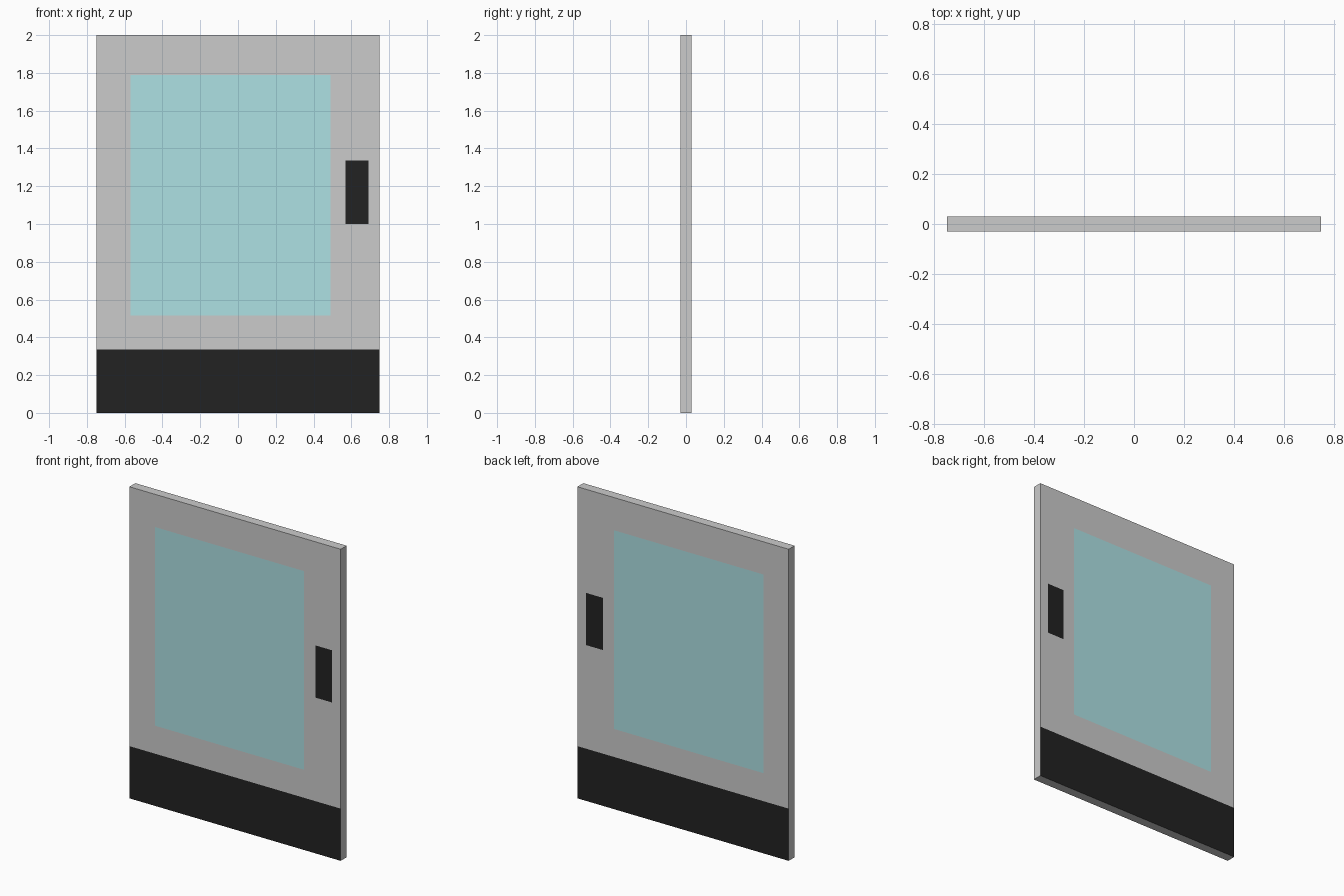
import bpy, bmesh

if "Cube" in bpy.data.objects:
    bpy.data.objects.remove(bpy.data.objects["Cube"])

W, T, H = 0.75, 0.03, 2.0   # half width, half thickness, height

# Flush facings on both sides: name -> (x0, x1, z0, z1, colour)
FACINGS = {
    "window_pane": (-0.57, 0.49, 0.515, 1.79, (0.42, 0.75, 0.77, 1)),
    "push_plate": (0.57, 0.69, 1.0, 1.335, (0.016, 0.016, 0.016, 1)),
    "kick_plate": (-W, W, 0.0, 0.335, (0.016, 0.016, 0.016, 1)),
}


def part_of(face):
    """Name of the part that a face of the divided slab belongs to."""
    if abs(face.normal.y) > 0.5:
        c = face.calc_center_median()
        for name, (x0, x1, z0, z1, _) in FACINGS.items():
            if x0 < c.x < x1 and z0 < c.z < z1:
                return name
    return "door_leaf"


def divided_slab():
    """Door slab cut along the facing edges."""
    bm = bmesh.new()
    bmesh.ops.create_cube(bm, size=1)
    for v in bm.verts:
        v.co = (v.co.x * 2 * W, v.co.y * 2 * T, (v.co.z + 0.5) * H)
    for x0, x1, z0, z1, _ in FACINGS.values():
        cuts = [((x, 0, 0), (1, 0, 0)) for x in (x0, x1) if abs(x) < W]
        cuts += [((0, 0, z), (0, 0, 1)) for z in (z0, z1) if 0 < z < H]
        for co, no in cuts:
            bmesh.ops.bisect_plane(bm, geom=bm.verts[:] + bm.edges[:] + bm.faces[:],
                                   plane_co=co, plane_no=no)
    bm.normal_update()
    return bm


def make_part(name, colour=None):
    bm = divided_slab()
    others = [f for f in bm.faces if part_of(f) != name]
    bmesh.ops.delete(bm, geom=others, context='FACES')
    mesh = bpy.data.meshes.new(name)
    bm.to_mesh(mesh)
    bm.free()
    obj = bpy.data.objects.new(name, mesh)
    bpy.context.collection.objects.link(obj)
    if colour:
        mat = bpy.data.materials.new(name + "_colour")
        mat.diffuse_color = colour
        mat.use_nodes = True
        mat.node_tree.nodes["Principled BSDF"].inputs["Base Color"].default_value = mat.diffuse_color
        mesh.materials.append(mat)


# Grey leaf with openings, then the coloured facings that fill them
make_part("door_leaf")
for part, spec in FACINGS.items():
    make_part(part, spec[4])
